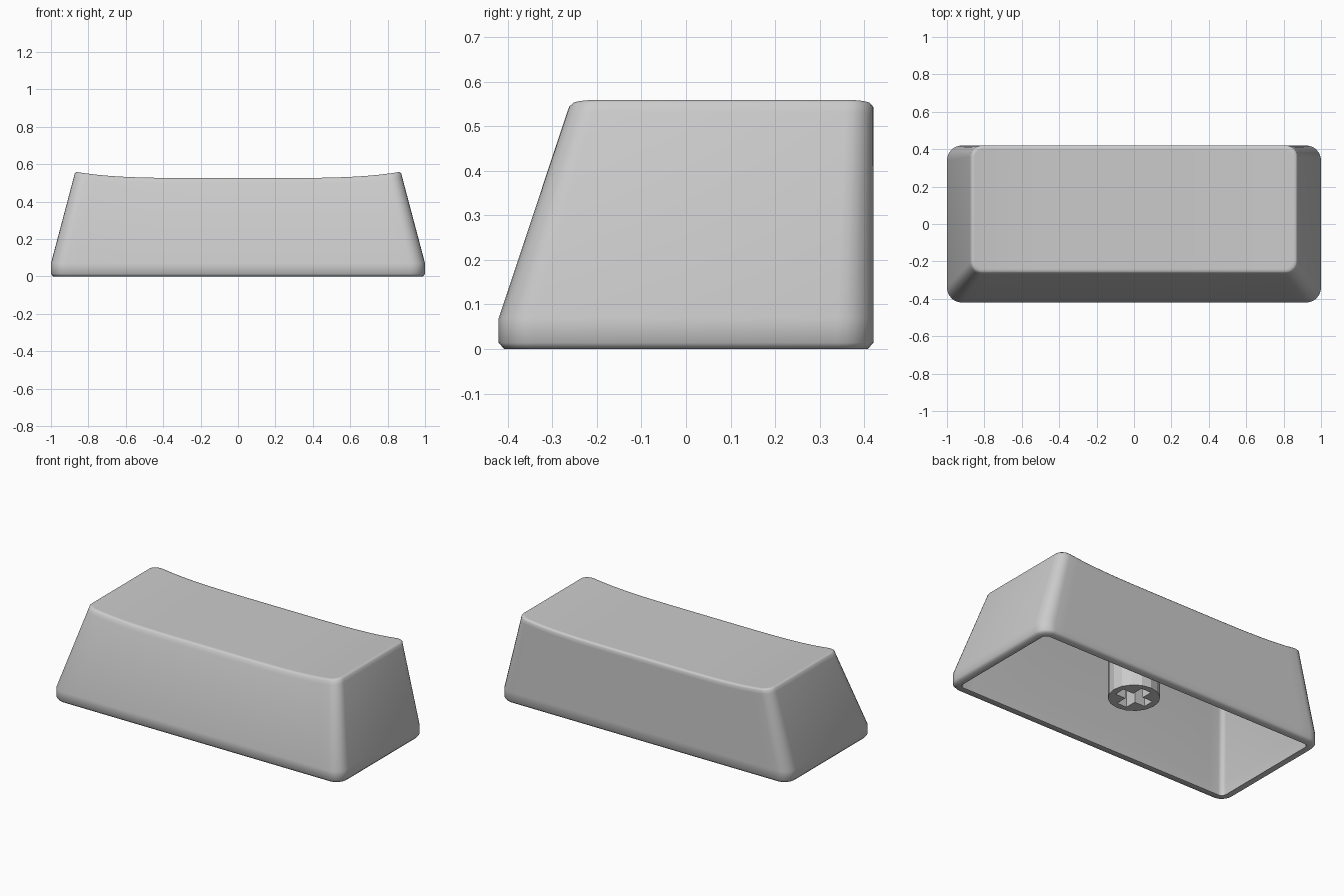
import bpy, bmesh
from math import sin, cos, pi

if "Cube" in bpy.data.objects:
    bpy.data.objects.remove(bpy.data.objects["Cube"])

ARC, LONG = 6, 28          # segments per corner quarter, along the long sides


def dish(x):
    """Height of the scooped top at a given x."""
    return 0.526 + 0.034 * abs(x / 0.87) ** 4.5


def outline(hx, y0, y1, r):
    """Rounded rectangle as matching front and back rows, left to right."""
    cols = []
    for i in range(ARC + 1):
        a = pi / 2 * i / ARC
        cols.append((-hx + r - r * cos(a), r - r * sin(a)))
    straight = hx - r
    cols += [(-straight + 2 * straight * i / LONG, 0) for i in range(1, LONG)]
    cols += [(-x, d) for x, d in reversed(cols[:ARC + 1])]
    return [(x, y0 + d) for x, d in cols] + [(x, y1 - d) for x, d in reversed(cols)]


def ring(bm, t, z, inset=0.0, r=0.07, drop=None):
    """One loop of the cap; t = 0 at the skirt, 1 at the top edge."""
    pts = outline(1 - 0.13 * t - inset, -0.42 + 0.16 * t + inset, 0.42 - inset, r)
    return [bm.verts.new((x, y, z if drop is None else dish(x) - drop)) for x, y in pts]


def cap_faces(bm, loop):
    """Close a loop with strips running front to back."""
    n = len(loop)
    for i in range(n // 2 - 1):
        bm.faces.new((loop[i], loop[i + 1], loop[n - 2 - i], loop[n - 1 - i]))


# Key shell: inside ceiling, inner walls, rim, outer walls, scooped top
bm = bmesh.new()
loops = [
    ring(bm, 0.92, 0, inset=0.055, r=0.03, drop=0.07),
    ring(bm, 0.0, 0.07, inset=0.055, r=0.03),
    ring(bm, 0.0, 0.0, inset=0.05, r=0.03),
    ring(bm, 0.0, 0.0, inset=0.012, r=0.068),
    ring(bm, 0.0, 0.014, r=0.08),
    ring(bm, 0.0, 0.07, r=0.08),
    ring(bm, 0.94, 0, r=0.062, drop=0.03),
    ring(bm, 0.985, 0, r=0.06, drop=0.008),
    ring(bm, 1.0, 0, inset=0.006, r=0.056, drop=0.0),
    ring(bm, 1.0, 0, inset=0.02, r=0.045, drop=0.0),
]
for a, b in zip(loops, loops[1:]):
    n = len(a)
    for i in range(n):
        j = (i + 1) % n
        bm.faces.new((a[i], a[j], b[j], b[i]))
cap_faces(bm, loops[0])
cap_faces(bm, loops[-1])
bmesh.ops.recalc_face_normals(bm, faces=bm.faces)
mesh = bpy.data.meshes.new("key_shell")
bm.to_mesh(mesh)
bm.free()
shell = bpy.data.objects.new("key_shell", mesh)
bpy.context.collection.objects.link(shell)
bpy.context.view_layer.objects.active = shell
shell.select_set(True)
bpy.ops.object.shade_smooth_by_angle(angle=pi / 3.2)
shell.select_set(False)

# Stem: round post with a cross-shaped socket, as a filled 2D curve
BOTTOM, TOP = 0.115, 0.47
L, W = 0.105, 0.034
cross = []
for k in range(4):
    c, s = round(cos(k * pi / 2)), round(sin(k * pi / 2))
    cross += [(x * c - y * s, x * s + y * c) for x, y in ((L, -W), (L, W), (W, W))]
post = [(0.145 * cos(2 * pi * i / 16), 0.145 * sin(2 * pi * i / 16)) for i in range(16)]

curve = bpy.data.curves.new("stem", "CURVE")
curve.dimensions = "2D"
curve.fill_mode = "BOTH"
curve.extrude = (TOP - BOTTOM) / 2
for pts in (post, cross):
    sp = curve.splines.new("POLY")
    sp.points.add(len(pts) - 1)
    for p, (x, y) in zip(sp.points, pts):
        p.co = (x, y, 0, 1)
    sp.use_cyclic_u = True
stem = bpy.data.objects.new("stem", curve)
stem.location.z = (TOP + BOTTOM) / 2
bpy.context.collection.objects.link(stem)
bpy.context.view_layer.objects.active = stem
stem.select_set(True)
bpy.ops.object.convert(target="MESH")
bpy.ops.object.shade_flat()
